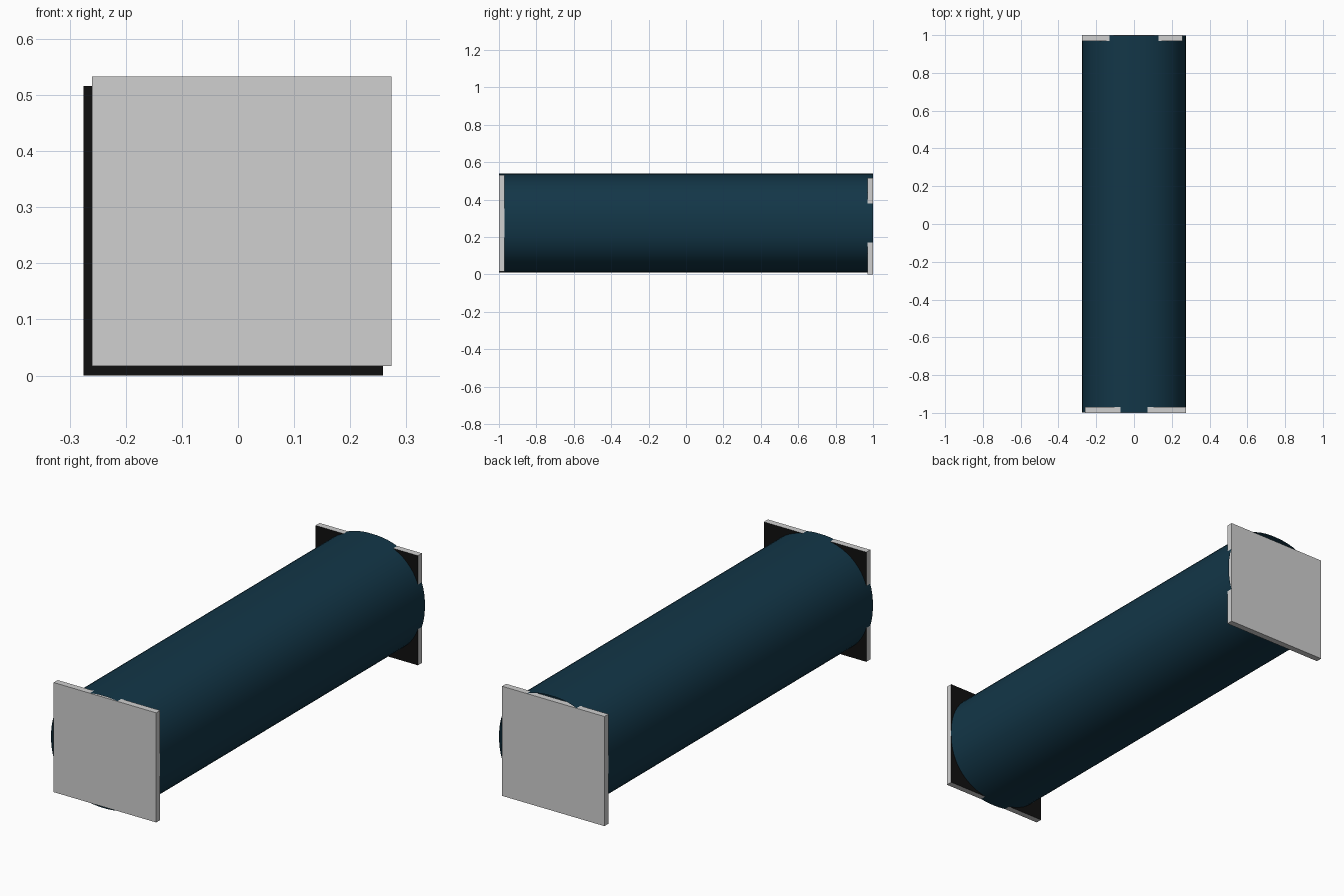
import bpy, bmesh, math

if "Cube" in bpy.data.objects:
    bpy.data.objects.remove(bpy.data.objects["Cube"])


def material(name, rgb):
    m = bpy.data.materials.new(name)
    m.diffuse_color = (*rgb, 1.0)
    m.use_nodes = True
    m.node_tree.nodes["Principled BSDF"].inputs["Base Color"].default_value = m.diffuse_color
    return m


TUBE_BLUE = material("dark_blue", (0.0063, 0.037, 0.064))
GREY = material("light_grey", (0.63, 0.63, 0.63))
BLACK = material("black", (0.005, 0.005, 0.005))


def make_object(name, bm, mats):
    mesh = bpy.data.meshes.new(name)
    bm.to_mesh(mesh)
    bm.free()
    for m in mats:
        mesh.materials.append(m)
    ob = bpy.data.objects.new(name, mesh)
    bpy.context.collection.objects.link(ob)
    return ob


def tube(name, a, b, cz, half_length, power=2.25, sides=64):
    """Open tube along y with a slightly squared oval section."""
    bm = bmesh.new()
    rings = []
    for y in (-half_length, half_length):
        ring = []
        for i in range(sides):
            t = 2 * math.pi * i / sides
            c, s = math.cos(t), math.sin(t)
            r = (abs(c) ** power + abs(s) ** power) ** (-1 / power)
            ring.append(bm.verts.new((a * r * c, y, cz + b * r * s)))
        rings.append(ring)
    front, back = rings
    for i in range(sides):
        j = (i + 1) % sides
        f = bm.faces.new((front[i], back[i], back[j], front[j]))
        f.smooth = True
    bmesh.ops.recalc_face_normals(bm, faces=bm.faces)
    return make_object(name, bm, [TUBE_BLUE])


def plate(name, x0, x1, y0, y1, z0, z1):
    """Square end plate, grey with a black inner face."""
    bm = bmesh.new()
    bmesh.ops.create_cube(bm, size=1)
    for v in bm.verts:
        v.co = (x0 if v.co.x < 0 else x1,
                y0 if v.co.y < 0 else y1,
                z0 if v.co.z < 0 else z1)
    bm.normal_update()
    for f in bm.faces:
        if f.normal.y * f.calc_center_median().y < -0.5:
            f.material_index = 1
    return make_object(name, bm, [GREY, BLACK])


# main tube
tube("tube", 0.274, 0.264, 0.275, 0.999)

# end plates, slightly offset from each other; inner faces point to y = 0
plate("front_plate", -0.26, 0.274, -1.0, -0.97, 0.017, 0.533)
plate("back_plate", -0.275, 0.258, 0.97, 1.0, 0.0, 0.516)

# inner faces lie on the side towards the middle
for name in ("front_plate", "back_plate"):
    me = bpy.data.objects[name].data
    for p in me.polygons:
        p.material_index = 1 if p.normal.y * p.center.y < -0.5 else 0
